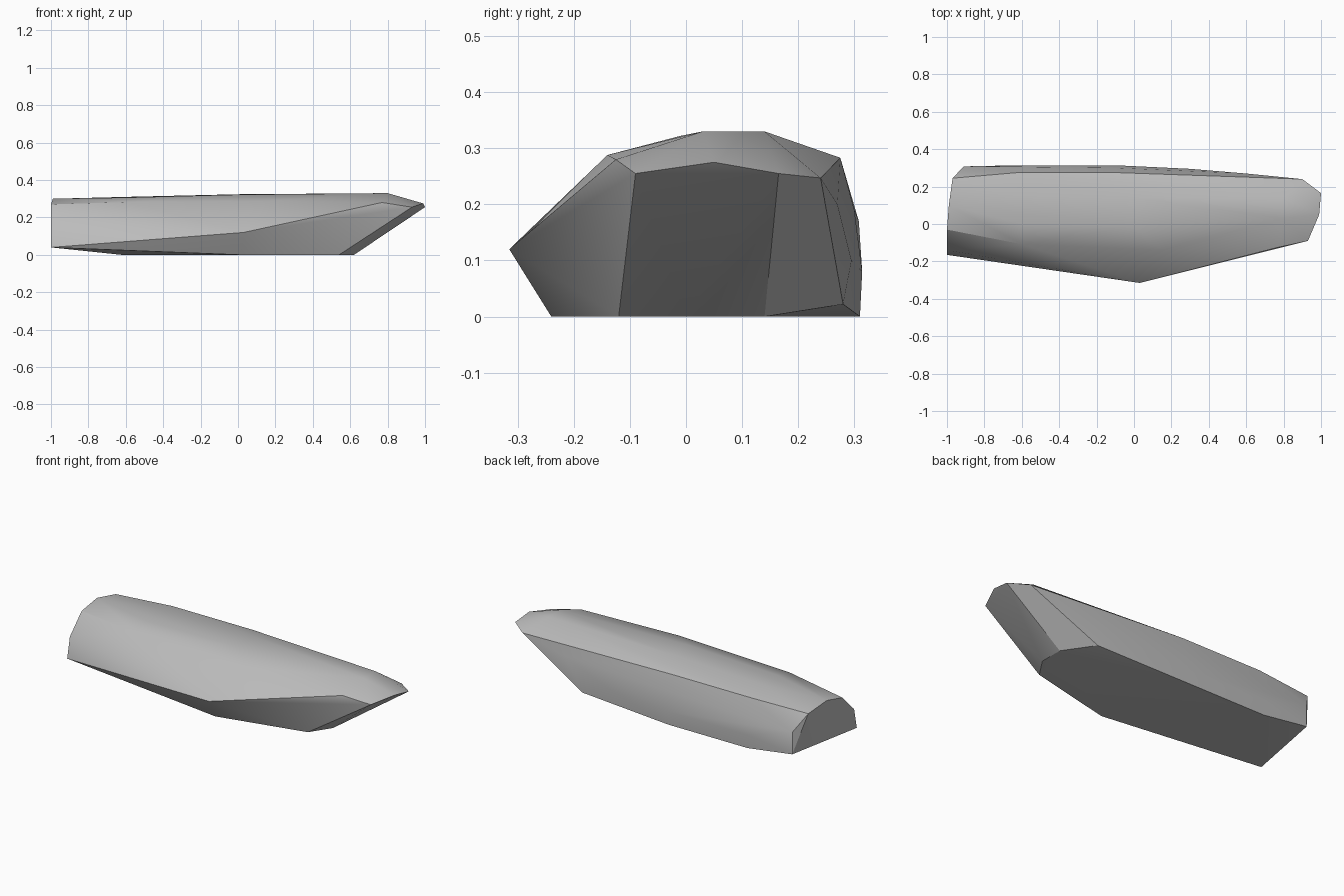
import bpy, bmesh, math

cube = bpy.data.objects.get("Cube")
if cube:
    bpy.data.objects.remove(cube, do_unlink=True)

# Stone colour
stone = bpy.data.materials.new("stone_grey")
stone.use_nodes = True
grey = (0.5, 0.5, 0.5, 1)
stone.diffuse_color = grey
stone.node_tree.nodes["Principled BSDF"].inputs["Base Color"].default_value = grey

# Undercut pointed end: upper rim and foot
nose = [(.93, -.09, .255), (.99, .05, .275), (1, .165, .255), (.9, .24, .247),
        (.54, -.12, 0), (.62, 0, 0), (.62, .14, 0), (.48, .28, .022)]

# Blunt end, with a low tilted base
blunt = [(-1, -.165, .04), (-1, -.14, .16), (-1, -.03, .27), (-.99, .1, .3),
         (-.97, .245, .272), (-.91, .308, .17), (-.91, .308, .04)]

# Front keel and shoulder
front = [(.03, -.315, .12), (.02, -.24, 0), (.77, -.125, .28),
         (.15, -.14, .288), (-.6, -.108, .282)]

# Rounded crown
crown = [(.8, .03, .33), (.8, .14, .33), (0, -.01, .322), (0, .14, .324),
         (-.6, .0, .306), (-.6, .15, .31)]

# Back wall, one short profile repeated along the length
profile = [(.275, .283), (.3, .19), (.314, .08), (.31, 0)]
back = [(x, y, z) for x in (-.62, -.1) for y, z in profile]
back += [(.3, .295, .1), (.6, .27, .2)]

# Wrap the stone around its corners
bm = bmesh.new()
for co in nose + blunt + front + crown + back:
    bm.verts.new(co)
hull = bmesh.ops.convex_hull(bm, input=bm.verts[:])
loose = {v for v in hull["geom_interior"] + hull["geom_unused"]
         if isinstance(v, bmesh.types.BMVert)}
bmesh.ops.delete(bm, geom=list(loose), context='VERTS')
bmesh.ops.recalc_face_normals(bm, faces=bm.faces[:])

mesh = bpy.data.meshes.new("long_rock")
bm.to_mesh(mesh)
bm.free()
mesh.materials.append(stone)
rock = bpy.data.objects.new("long_rock", mesh)
bpy.context.collection.objects.link(rock)

# Soft shading with sharp ridges
bpy.ops.object.select_all(action='DESELECT')
rock.select_set(True)
bpy.context.view_layer.objects.active = rock
bpy.ops.object.shade_smooth_by_angle(angle=math.radians(30))
